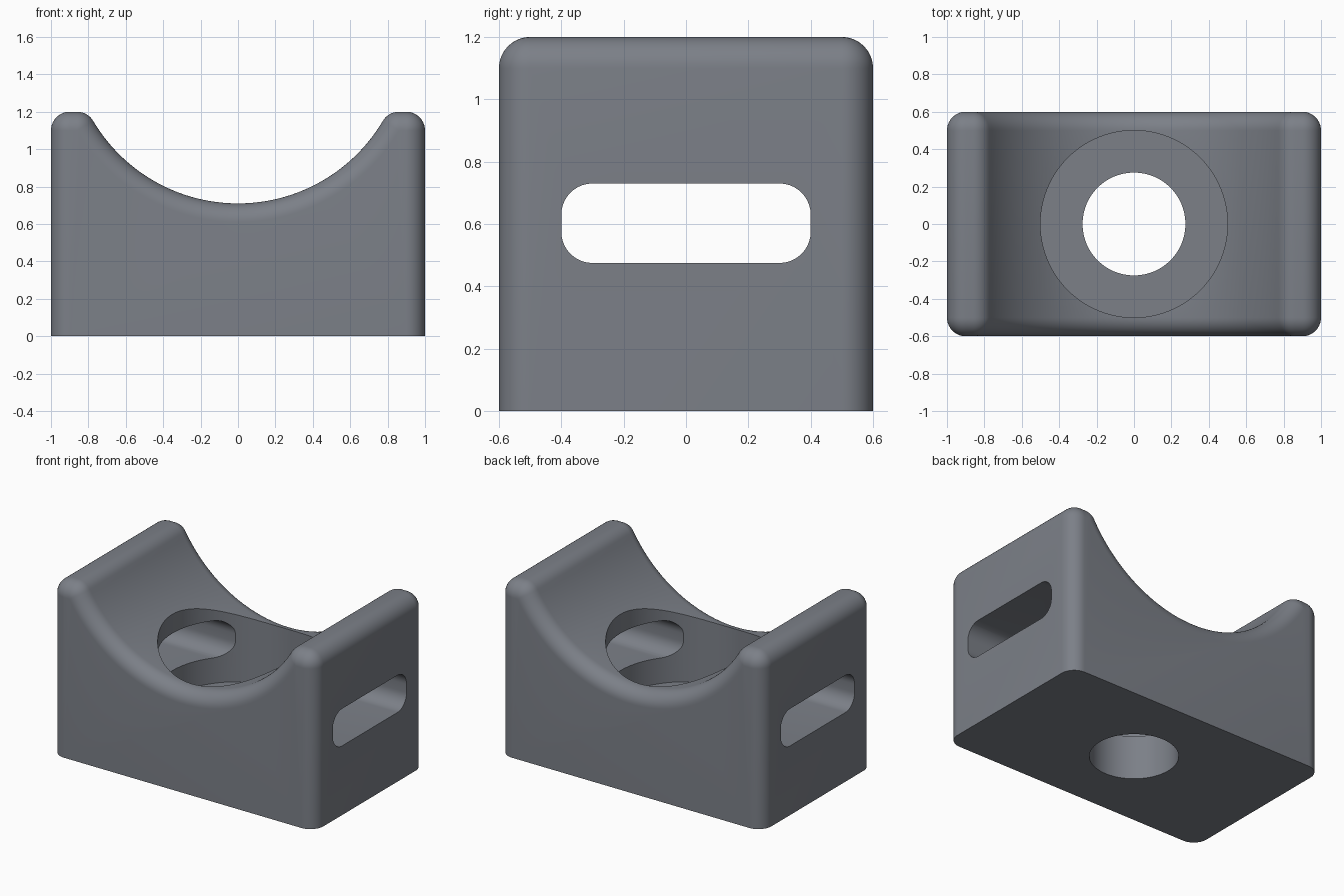
import bpy, bmesh, math
from mathutils import Matrix

cube = bpy.data.objects.get("Cube")
if cube:
    bpy.data.objects.remove(cube, do_unlink=True)

FILLET, SADDLE_R, SADDLE_Z, TOP = 0.1, 0.9, 1.61, 1.2

grey = bpy.data.materials.new("slate grey")
grey.use_nodes = True
colour = (0.20, 0.215, 0.245, 1)
grey.diffuse_color = colour
grey.node_tree.nodes["Principled BSDF"].inputs["Base Color"].default_value = colour


def arc(cx, cz, r, start, end, steps):
    return [(cx + r * math.cos(start + (end - start) * i / steps),
             cz + r * math.sin(start + (end - start) * i / steps)) for i in range(steps + 1)]


def make_object(name, bm):
    bmesh.ops.recalc_face_normals(bm, faces=bm.faces)
    mesh = bpy.data.meshes.new(name)
    bm.to_mesh(mesh)
    bm.free()
    mesh.materials.append(grey)
    obj = bpy.data.objects.new(name, mesh)
    bpy.context.collection.objects.link(obj)
    return obj


def saddle_profile(inset):
    """Block outline in x and z, shrunk by inset everywhere but the base."""
    r = FILLET - inset
    cz = TOP - FILLET
    cx = math.sqrt((SADDLE_R + FILLET) ** 2 - (SADDLE_Z - cz) ** 2)
    slope = math.atan2(SADDLE_Z - cz, -cx)
    half = [(1 - inset, 0)]
    half += arc(1 - FILLET, cz, r, 0, math.pi / 2, 10)
    half += arc(cx, cz, r, math.pi / 2, slope, 8)
    half += arc(0, SADDLE_Z, SADDLE_R + inset, slope - math.pi, -math.pi / 2, 32)[1:]
    return half + [(-x, z) for x, z in reversed(half[:-1])]


# Saddle block: lofted sections, rounded towards the front and back
turns = [math.pi / 2 * i / 10 for i in range(11)]
back = [(0.6 - FILLET * (1 - math.sin(t)), FILLET * (1 - math.cos(t))) for t in turns]
sections = [(-y, d) for y, d in reversed(back)] + back
bm = bmesh.new()
rings = [[bm.verts.new((x, y, z)) for x, z in saddle_profile(d)] for y, d in sections]
count = len(rings[0])
for a, b in zip(rings, rings[1:]):
    for i in range(count):
        j = (i + 1) % count
        bm.faces.new((a[i], a[j], b[j], b[i]))
bm.faces.new(rings[0])
bm.faces.new(rings[-1])
bmesh.ops.remove_doubles(bm, verts=bm.verts, dist=0.0002)
block = make_object("saddle_block", bm)


def cylinder_cutter(name, radius, low, high):
    bm = bmesh.new()
    bmesh.ops.create_cone(bm, cap_ends=True, segments=96, radius1=radius, radius2=radius,
                          depth=high - low, matrix=Matrix.Translation((0, 0, (low + high) / 2)))
    return make_object(name, bm)


def slot_cutter(name, half_width, low, high, r):
    bm = bmesh.new()
    outline = []
    for k, (cy, cz) in enumerate([(half_width - r, high - r), (r - half_width, high - r),
                                  (r - half_width, low + r), (half_width - r, low + r)]):
        outline += arc(cy, cz, r, k * math.pi / 2, (k + 1) * math.pi / 2, 10)
    face = bm.faces.new([bm.verts.new((-1.2, y, z)) for y, z in outline])
    extruded = bmesh.ops.extrude_face_region(bm, geom=[face])["geom"]
    bmesh.ops.translate(bm, vec=(2.4, 0, 0),
                        verts=[v for v in extruded if isinstance(v, bmesh.types.BMVert)])
    return make_object(name, bm)


# Counterbore, through hole and strap slot
cutters = [cylinder_cutter("counterbore_cutter", 0.5, 0.3, 1.5),
           cylinder_cutter("through_hole_cutter", 0.275, -0.2, 0.6),
           slot_cutter("strap_slot_cutter", 0.4, 0.475, 0.73, 0.1)]
bpy.context.view_layer.objects.active = block
block.select_set(True)
for cutter in cutters:
    mod = block.modifiers.new(cutter.name, "BOOLEAN")
    mod.operation = "DIFFERENCE"
    mod.solver = "EXACT"
    mod.object = cutter
    bpy.ops.object.modifier_apply(modifier=mod.name)
    bpy.data.objects.remove(cutter, do_unlink=True)

bpy.ops.object.select_all(action="DESELECT")
block.select_set(True)
bpy.ops.object.shade_smooth_by_angle(angle=math.radians(30))
